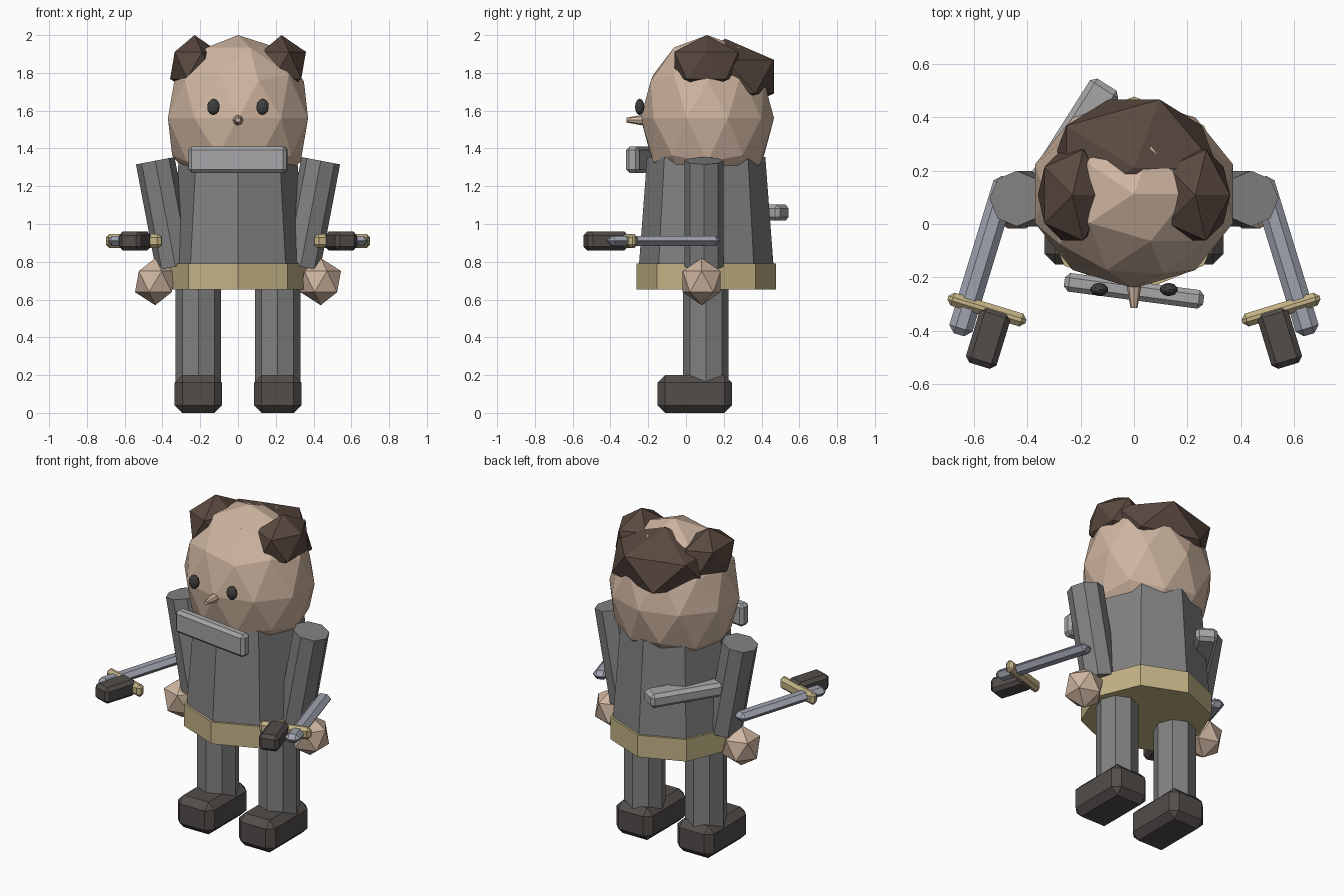
import bpy
from math import radians, atan

if "Cube" in bpy.data.objects:
    bpy.data.objects.remove(bpy.data.objects["Cube"])


def material(name, r, g, b):
    m = bpy.data.materials.new(name)
    m.diffuse_color = (r, g, b, 1)
    m.use_nodes = True
    m.node_tree.nodes["Principled BSDF"].inputs["Base Color"].default_value = m.diffuse_color
    return m


SKIN = material("skin", 0.62, 0.46, 0.35)
HAIR = material("brown_hair", 0.10, 0.065, 0.05)
CLOTH = material("grey_cloth", 0.22, 0.22, 0.22)
METAL = material("light_grey", 0.38, 0.38, 0.39)
GOLD = material("tan_trim", 0.55, 0.45, 0.24)
DARK = material("dark_leather", 0.085, 0.075, 0.07)
STEEL = material("steel", 0.35, 0.37, 0.43)
BLACK = material("eye_black", 0.05, 0.05, 0.05)


def finish(name, mat):
    ob = bpy.context.object
    ob.name = name
    ob.data.materials.append(mat)
    return ob


def ball(name, loc, radii, mat, sub=1):
    bpy.ops.mesh.primitive_ico_sphere_add(subdivisions=sub, radius=1, location=loc)
    bpy.context.object.scale = radii
    return finish(name, mat)


def tube(name, loc, r1, r2, depth, mat, sides=8, rot=(0, 0, 0)):
    bpy.ops.mesh.primitive_cone_add(vertices=sides, radius1=r1, radius2=r2,
                                    depth=depth, location=loc, rotation=rot)
    return finish(name, mat)


def box(name, loc, size, mat, bevel=0.02, turn=0):
    bpy.ops.mesh.primitive_cube_add(size=1, location=loc, rotation=(0, 0, radians(turn)))
    ob = bpy.context.object
    for v in ob.data.vertices:
        v.co = [c * s for c, s in zip(v.co, size)]
    mod = ob.modifiers.new("chamfer", 'BEVEL')
    mod.width = bevel
    mod.segments = 1
    return finish(name, mat)


# Head and hair
ball("head", (0, 0.113, 1.56), (0.39, 0.353, 0.44), SKIN, 2)
ball("back_hair", (0, 0.21, 1.78), (0.35, 0.3, 0.2), HAIR)

# Nose
tube("nose", (0, -0.26, 1.55), 0.032, 0.013, 0.11, SKIN, 8, (radians(90), 0, 0))

# Torso and belt
tube("torso", (0, 0.107, 1.01), 0.365, 0.313, 0.69, CLOTH)
tube("belt", (0, 0.107, 0.722), 0.37, 0.37, 0.136, GOLD)

# Collar bar at the front and slanted bar on the back
box("collar_bar", (0, -0.25, 1.34), (0.525, 0.07, 0.14), METAL, 0.018, -7.5)
box("back_bar", (-0.235, 0.31, 1.06), (0.5, 0.125, 0.085), METAL, 0.02, 57.6)

# Paired parts
for side, s in (("left", -1), ("right", 1)):
    ball(side + "_hair_bun", (s * 0.23, 0.108, 1.84), (0.145, 0.2, 0.16), HAIR)
    ball(side + "_eye", (s * 0.13, -0.245, 1.62), (0.034, 0.025, 0.044), BLACK, 2)
    tube(side + "_arm", (s * 0.385, 0.095, 1.055), 0.104, 0.104, 0.57, CLOTH, 8,
         (0, s * atan(0.19), 0))
    ball(side + "_hand", (s * 0.438, 0.083, 0.695), (0.12, 0.118, 0.125), SKIN)
    tube(side + "_leg", (s * 0.21, 0.105, 0.43), 0.12, 0.12, 0.56, CLOTH)
    box(side + "_boot", (s * 0.21, 0.046, 0.1), (0.25, 0.395, 0.2), DARK, 0.04)
    # Short sword held level beside the body
    turn = s * 17
    box(side + "_sword_blade", (s * 0.565, -0.12, 0.91), (0.09, 0.615, 0.055), STEEL, 0.025, turn)
    box(side + "_sword_guard", (s * 0.55, -0.32, 0.91), (0.305, 0.05, 0.075), GOLD, 0.018, turn)
    box(side + "_sword_grip", (s * 0.545, -0.425, 0.91), (0.12, 0.22, 0.1), DARK, 0.02, turn)
